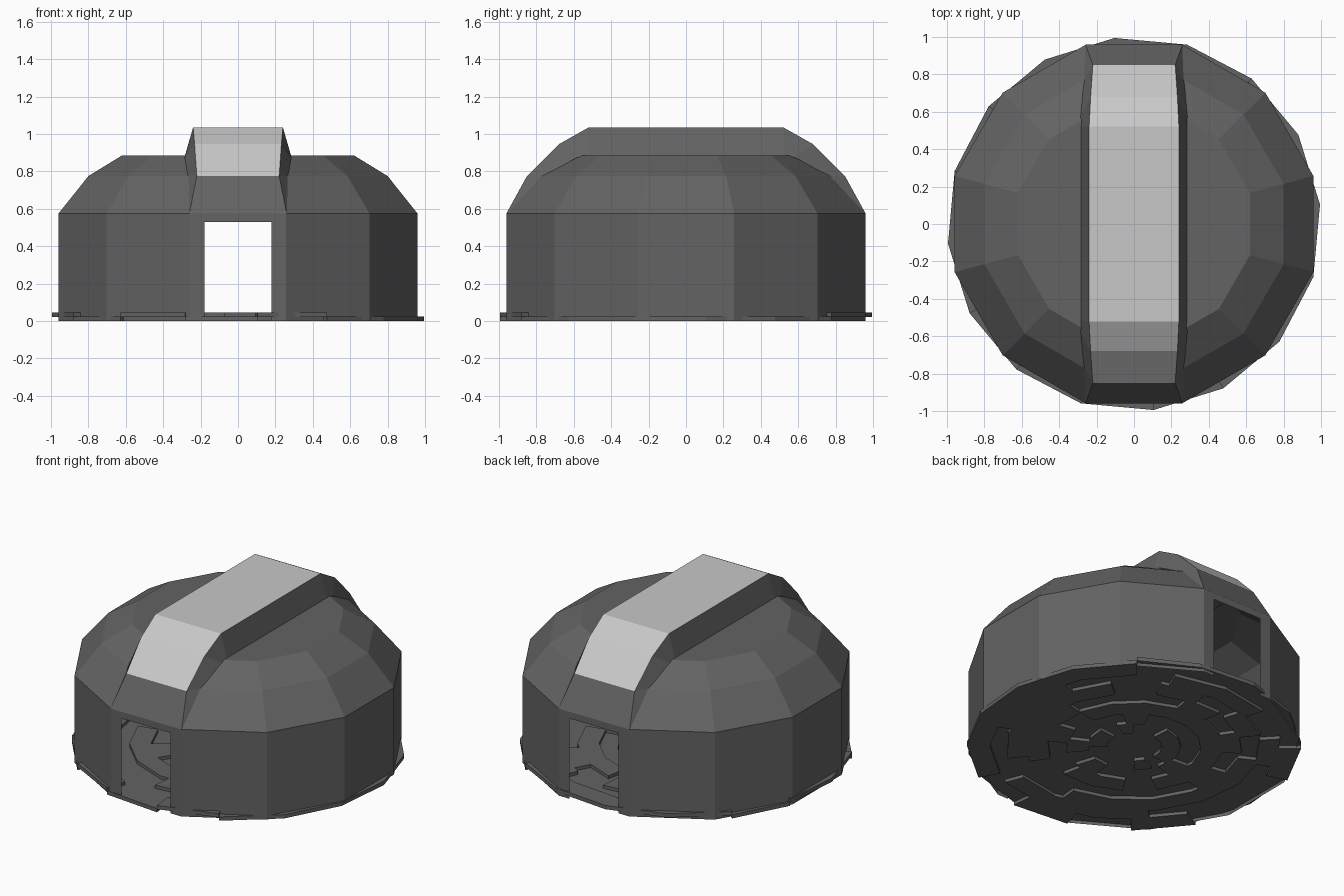
import bpy, bmesh, math, random

random.seed(4)
if "Cube" in bpy.data.objects:
    bpy.data.objects.remove(bpy.data.objects["Cube"], do_unlink=True)


def material(name, value):
    m = bpy.data.materials.new(name)
    m.use_nodes = True
    colour = (value, value, value, 1)
    m.diffuse_color = colour
    m.node_tree.nodes["Principled BSDF"].inputs["Base Color"].default_value = colour
    return m


DARK = material("dark grey", 0.125)
LIGHT = material("light grey", 0.58)


def finish(name, bm, mats, normals=True):
    if normals:
        bmesh.ops.recalc_face_normals(bm, faces=bm.faces)
    mesh = bpy.data.meshes.new(name)
    bm.to_mesh(mesh)
    bm.free()
    for m in mats:
        mesh.materials.append(m)
    obj = bpy.data.objects.new(name, mesh)
    bpy.context.collection.objects.link(obj)
    return obj


def polar(radius, degrees, z):
    a = math.radians(degrees)
    return (radius * math.cos(a), radius * math.sin(a), z)


# Twelve-sided shell: wall, two roof slopes and a flat cap
SIDES = 12
bm = bmesh.new()
rings = []
for radius, z in [(0.993, 0), (0.993, 0.575), (0.828, 0.775), (0.642, 0.885)]:
    rings.append([bm.verts.new(polar(radius, 15 + 30 * i, z)) for i in range(SIDES)])
door_sides = (2, 8)
for level in range(3):
    low, high = rings[level], rings[level + 1]
    for i in range(SIDES):
        j = (i + 1) % SIDES
        if level > 0 or i not in door_sides:
            bm.faces.new((low[i], low[j], high[j], high[i]))
            continue
        # Wall with a doorway, as two jambs and a lintel
        s = 1 if low[i].co.x > 0 else -1
        y = low[i].co.y
        a, b, c, d = [bm.verts.new((x * s, y, z)) for x, z in
                      [(0.18, 0), (0.18, 0.53), (-0.18, 0.53), (-0.18, 0)]]
        bm.faces.new((low[i], a, b, high[i]))
        bm.faces.new((d, low[j], high[j], c))
        bm.faces.new((b, c, high[j], high[i]))
bm.faces.new(rings[3])
finish("wall_and_roof", bm, [DARK])

# Raised band over the roof, with sides flaring down into it
top = [(0.26, 0.96, 0.575), (0.22, 0.85, 0.775), (0.232, 0.68, 0.945), (0.24, 0.52, 1.035)]
foot = [(0.26, 0.955, 0.575), (0.268, 0.765, 0.775), (0.285, 0.58, 0.875), (0.285, 0.52, 0.88)]


def both_ends(points):
    return [(x, -y, z) for x, y, z in points] + points[::-1]


bm = bmesh.new()
crest, base = both_ends(top), both_ends(foot)
rows = [[bm.verts.new((s * x, y, z)) for x, y, z in line]
        for s, line in [(-1, base), (-1, crest), (1, crest), (1, base)]]
for r in range(3):
    for i in range(len(crest) - 1):
        face = bm.faces.new((rows[r][i], rows[r + 1][i], rows[r + 1][i + 1], rows[r][i + 1]))
        if r == 1 and 0 < i < len(crest) - 2:
            face.material_index = 1
finish("roof_band", bm, [DARK, LIGHT])


# Floor of concentric slab rings, some slabs set higher
def slab(bm, inner, outer, start, step, z, thick):
    corners = [(inner, start), (outer, start), (outer, start + step), (inner, start + step)]
    low = [bm.verts.new(polar(r, a, z)) for r, a in corners]
    high = [bm.verts.new(polar(r, a, z + thick)) for r, a in corners]
    bm.faces.new(low[::-1])
    bm.faces.new(high)
    for i in range(4):
        j = (i + 1) % 4
        bm.faces.new((low[i], low[j], high[j], high[i]))


bm = bmesh.new()
SLABS = 16
STEP = 360 / SLABS
edges = [0.17, 0.28, 0.41, 0.53, 0.65, 0.77, 0.88, 1.0]
for n, (inner, outer) in enumerate(zip(edges, edges[1:])):
    phase = 6 if outer == 1 else random.uniform(0, STEP)
    for k in range(SLABS):
        raised = (n % 2 == 1) != (random.random() < 0.3)
        slab(bm, inner * 0.98, outer, phase + k * STEP, STEP, 0.021 if raised else 0, 0.025)
finish("floor_slabs", bm, [DARK], normals=False)

# Round slab at the middle of the floor
bm = bmesh.new()
bmesh.ops.create_cone(bm, cap_ends=True, segments=SLABS, radius1=0.175, radius2=0.175, depth=0.025)
bmesh.ops.translate(bm, vec=(0, 0, 0.034), verts=bm.verts)
finish("floor_centre", bm, [DARK])
